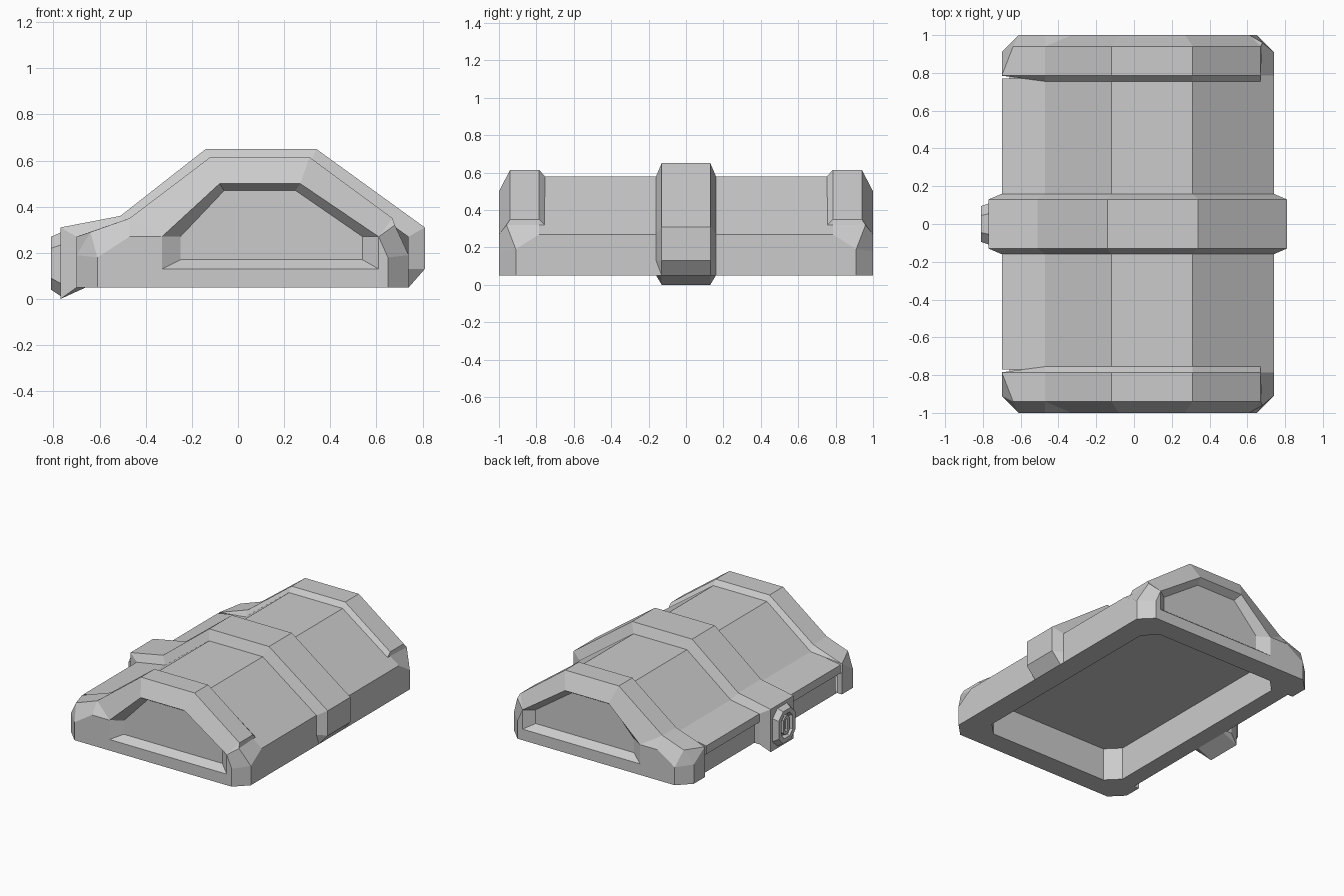
import bpy
import bmesh

if "Cube" in bpy.data.objects:
    bpy.data.objects.remove(bpy.data.objects["Cube"], do_unlink=True)

# One plain grey for the whole lid
grey = bpy.data.materials.new("light_grey")
grey.use_nodes = True
colour = (0.6, 0.6, 0.6, 1)
grey.diffuse_color = colour
grey.node_tree.nodes["Principled BSDF"].inputs["Base Color"].default_value = colour

BOTTOM = 0.05
STEP = [(-0.70, BOTTOM), (-0.66, BOTTOM), (-0.66, 0.18), (-0.70, 0.21)]


def at_y(profile, y):
    return [(x, y, z) for x, z in profile]


def add_face(bm, points):
    return bm.faces.new([bm.verts.new(p) for p in points])


def loft(bm, rings, closed=False):
    """Join matching rings of points with quads."""
    loops = [[bm.verts.new(p) for p in ring] for ring in rings]
    count = len(loops[0])
    for a, b in zip(loops, loops[1:]):
        for i in range(count if closed else count - 1):
            j = (i + 1) % count
            bm.faces.new((a[i], a[j], b[j], b[i]))
    return loops


def finish(bm, name, flip=False):
    bmesh.ops.remove_doubles(bm, verts=bm.verts, dist=0.0005)
    bmesh.ops.dissolve_degenerate(bm, edges=bm.edges, dist=0.0005)
    bmesh.ops.recalc_face_normals(bm, faces=bm.faces)
    if flip:
        # The underside must look down
        bm.normal_update()
        if sum(f.normal.z * f.calc_area() for f in bm.faces) > 0:
            bmesh.ops.reverse_faces(bm, faces=bm.faces)
    mesh = bpy.data.meshes.new(name)
    bm.to_mesh(mesh)
    bm.free()
    mesh.materials.append(grey)
    obj = bpy.data.objects.new(name, mesh)
    bpy.context.collection.objects.link(obj)
    return obj


# Main vaulted shell, with a set-back lower wall on the latch side
shell = STEP[1:] + [(-0.70, 0.27), (-0.47, 0.31), (-0.12, 0.58),
                    (0.31, 0.58), (0.74, 0.27), (0.74, BOTTOM)]
bm = bmesh.new()
loft(bm, [at_y(shell, -0.77), at_y(shell, 0.77)])
finish(bm, "lid_shell")

# End caps: strap, bevelled corners and a sunken panel
side = [(-0.70, BOTTOM), (-0.70, 0.27), (-0.70, 0.27)]
side_end = [(0.74, 0.27), (0.74, BOTTOM)]
inner = side + [(-0.47, 0.31), (-0.47, 0.31), (-0.12, 0.58), (0.31, 0.58),
                (0.67, 0.32), (0.67, 0.32)] + side_end
strap = [(-0.47, 0.35), (-0.47, 0.35), (-0.12, 0.615), (0.31, 0.615), (0.67, 0.35)]
outer = side + strap + [(0.67, 0.32)] + side_end
corner = ([(-0.70, 0.91, BOTTOM), (-0.70, 0.91, 0.19), (-0.64, 0.94, 0.29)]
          + at_y(strap, 0.94)
          + [(0.68, 0.96, 0.32), (0.74, 0.91, 0.19), (0.74, 0.91, BOTTOM)])
panel_top = [(-0.33, 0.27), (-0.08, 0.50), (0.27, 0.50), (0.61, 0.27)]
face_edge = ([(-0.61, BOTTOM), (-0.61, 0.18), (-0.61, 0.18), (-0.47, 0.27)]
             + panel_top + [(0.61, 0.27), (0.65, 0.18), (0.65, BOTTOM)])
panel = [(-0.33, 0.13)] + panel_top + [(0.61, 0.13)]
panel_back = [(-0.25, 0.17), (-0.25, 0.27), (-0.06, 0.47),
              (0.25, 0.47), (0.54, 0.27), (0.54, 0.17)]


def end_cap(name, sign):
    bm = bmesh.new()
    first = at_y(inner, 0.755)
    for i in range(3):
        first[i] = (first[i][0], 0.785, first[i][2])
    end = at_y(face_edge, 1.0)
    rim = at_y(panel, 1.0)
    loft(bm, [first, at_y(outer, 0.785), corner, end])
    # Flat frame around the panel
    add_face(bm, [end[0], end[1], end[3], end[4], rim[0]])
    add_face(bm, [end[0], rim[0], rim[-1], end[-1]])
    add_face(bm, [end[-1], rim[-1], end[7], end[9]])
    # Sunken panel
    loops = loft(bm, [rim, at_y(panel_back, 0.95)], closed=True)
    bm.faces.new(loops[-1])
    # End of the foot beside the set-back wall
    add_face(bm, at_y(STEP, 0.785))
    for v in bm.verts:
        v.co.y *= sign
    finish(bm, name)


end_cap("front_end_cap", -1)
end_cap("back_end_cap", 1)

# Raised centre band
band = [(-0.66, BOTTOM), (-0.77, 0.0), (-0.77, 0.31), (-0.51, 0.36), (-0.14, 0.65),
        (0.34, 0.65), (0.81, 0.31), (0.81, 0.13), (0.74, BOTTOM)]
band_base = [(-0.66, BOTTOM), (-0.70, BOTTOM), (-0.70, 0.27), (-0.47, 0.31), (-0.12, 0.58),
             (0.31, 0.58), (0.74, 0.27), (0.74, 0.13), (0.74, BOTTOM)]
bm = bmesh.new()
loft(bm, [at_y(band_base, -0.16), at_y(band, -0.13), at_y(band, 0.13), at_y(band_base, 0.16)])
for y in (-0.16, 0.16):
    add_face(bm, at_y(STEP, y))
finish(bm, "centre_band")


def octagon(x0, x1, y, cut):
    """Chamfered rectangle, symmetric in its second axis."""
    return [(x0, -y + cut), (x0 + cut, -y), (x1 - cut, -y), (x1, -y + cut),
            (x1, y - cut), (x1 - cut, y), (x0 + cut, y), (x0, y - cut)]


# Underside: flat rim and hollow
hollow = octagon(-0.54, 0.58, 0.85, 0.09)
foot = octagon(-0.70, 0.74, 1.0, 0.09)
foot += [(-0.70, 0.785), (-0.66, 0.785), (-0.66, -0.785), (-0.70, -0.785)]
bm = bmesh.new()
edges = []
for outline in (foot, hollow):
    vs = [bm.verts.new((x, y, BOTTOM)) for x, y in outline]
    edges += [bm.edges.new((vs[i - 1], vs[i])) for i in range(len(vs))]
bmesh.ops.triangle_fill(bm, edges=edges, use_beauty=True, normal=(0, 0, -1))
loops = loft(bm, [[(x, y, z) for x, y in hollow] for z in (BOTTOM, 0.285)], closed=True)
bm.faces.new(loops[-1])
finish(bm, "underside_hollow", flip=True)

# Latch plate: bevelled octagon, recessed centre and a raised slot surround
def latch_ring(x, z0, z1, y, cut):
    return [(x, yy, zz) for zz, yy in octagon(z0, z1, y, cut)]


def latch_part(name, rings):
    bm = bmesh.new()
    loops = loft(bm, rings, closed=True)
    bm.faces.new(loops[-1])
    finish(bm, name)


latch_part("latch_plate", [
    latch_ring(-0.765, 0.01, 0.29, 0.11, 0.055),
    latch_ring(-0.81, 0.04, 0.27, 0.095, 0.05),
    latch_ring(-0.81, 0.07, 0.24, 0.065, 0.035),
    latch_ring(-0.785, 0.08, 0.23, 0.055, 0.03)])
latch_part("latch_slot", [
    latch_ring(-0.78, 0.09, 0.22, 0.035, 0.02),
    latch_ring(-0.805, 0.09, 0.22, 0.035, 0.02),
    latch_ring(-0.805, 0.11, 0.20, 0.015, 0.008),
    latch_ring(-0.785, 0.11, 0.20, 0.015, 0.008)])
